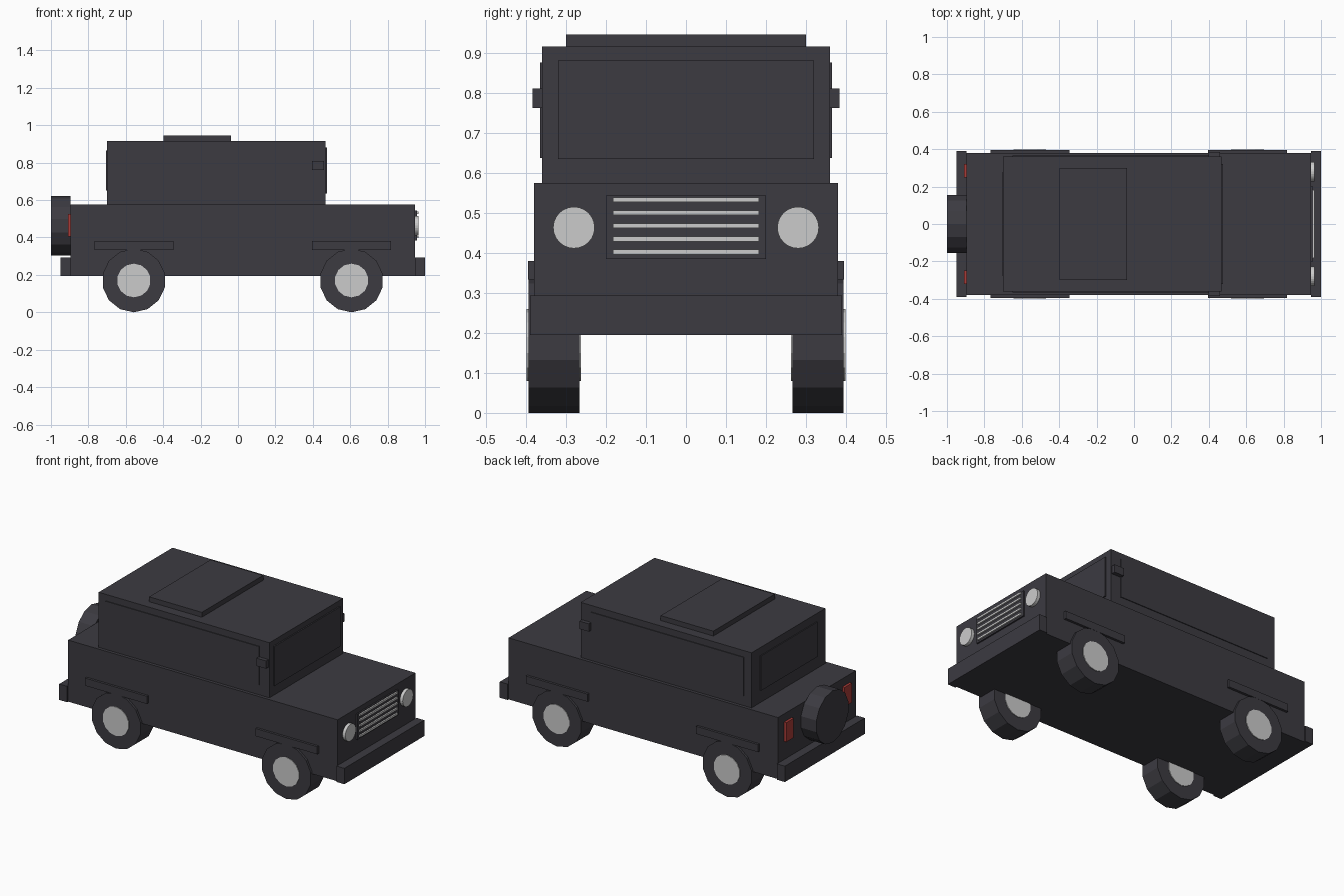
import bpy, bmesh, math
from mathutils import Matrix

if "Cube" in bpy.data.objects:
    bpy.data.objects.remove(bpy.data.objects["Cube"])


def material(name, rgb):
    m = bpy.data.materials.new(name)
    m.diffuse_color = (*rgb, 1)
    m.use_nodes = True
    m.node_tree.nodes["Principled BSDF"].inputs["Base Color"].default_value = m.diffuse_color
    return m


DARK = material("charcoal paint", (0.045, 0.043, 0.053))
LIGHT = material("light grey metal", (0.60, 0.60, 0.60))
RED = material("tail light red", (0.40, 0.045, 0.04))


def finish(name, bm, mat):
    me = bpy.data.meshes.new(name)
    bm.to_mesh(me)
    bm.free()
    me.materials.append(mat)
    ob = bpy.data.objects.new(name, me)
    bpy.context.collection.objects.link(ob)
    return ob


def box(name, x, y, z, mat=DARK):
    """Box from (low, high) ranges on each axis."""
    bm = bmesh.new()
    bmesh.ops.create_cube(bm, size=1)
    for v in bm.verts:
        v.co = [r[0] if c < 0 else r[1] for r, c in zip((x, y, z), v.co)]
    return finish(name, bm, mat)


def disc(name, centre, radius, depth, axis, sides=14, mat=DARK):
    """Cylinder along x or y; the first vertex points up (y axis) or sideways (x axis)."""
    bm = bmesh.new()
    bmesh.ops.create_cone(bm, cap_ends=True, segments=sides, radius1=radius,
                          radius2=radius, depth=depth)
    rot = Matrix.Rotation(math.pi / 2, 4, 'X' if axis == 'y' else 'Y')
    bm.transform(Matrix.Translation(centre) @ rot)
    return finish(name, bm, mat)


# Body, cabin and roof hatch
box("body", (-0.895, 0.947), (-0.38, 0.38), (0.195, 0.575))
box("cabin", (-0.70, 0.467), (-0.36, 0.36), (0.575, 0.915))
box("roof_hatch", (-0.397, -0.037), (-0.30, 0.30), (0.915, 0.945))

# Bumpers
box("front_bumper", (0.947, 1.0), (-0.39, 0.39), (0.195, 0.293))
box("rear_bumper", (-0.949, -0.895), (-0.39, 0.39), (0.195, 0.293))

# Windscreen and rear window plates
box("windscreen", (0.467, 0.475), (-0.32, 0.32), (0.635, 0.88))
box("rear_window", (-0.706, -0.70), (-0.275, 0.275), (0.65, 0.865))

# Grille with bars
box("grille", (0.947, 0.956), (-0.20, 0.20), (0.385, 0.543))
for i in range(5):
    z = 0.402 + 0.0327 * i
    box(f"grille_bar_{i + 1}", (0.956, 0.965), (-0.182, 0.182), (z - 0.006, z + 0.006), LIGHT)

# Spare wheel on the tailgate
disc("spare_wheel", (-0.9475, 0, 0.463), 0.16, 0.105, 'x').data.transform(
    Matrix.Translation((0, 0, 0.463)) @ Matrix.Rotation(math.pi / 2, 4, 'X')
    @ Matrix.Translation((0, 0, -0.463)))

# Parts on both sides
for side, s in (("right", -1), ("left", 1)):
    def span(a, b):
        return sorted((s * a, s * b))
    box(side + "_window", (-0.65, 0.40), span(0.36, 0.365), (0.637, 0.875))
    box(side + "_mirror", (0.395, 0.46), span(0.36, 0.384), (0.762, 0.81))
    box(side + "_tail_light", (-0.91, -0.895), span(0.248, 0.32), (0.405, 0.525), RED)
    disc(side + "_headlight", (0.956, s * 0.28, 0.463), 0.052, 0.02, 'x', 24, LIGHT)
    for end, x in (("front", 0.607), ("rear", -0.557)):
        box(f"{end}_{side}_arch_trim", (x - 0.211, x + 0.211), span(0.38, 0.395), (0.333, 0.38))
        wheel = disc(f"{end}_{side}_wheel", (x, s * 0.33, 0.17), 0.17, 0.128, 'y')
        disc(f"{end}_{side}_hub", (x, s * 0.33, 0.17), 0.09, 0.136, 'y', 14, LIGHT)
